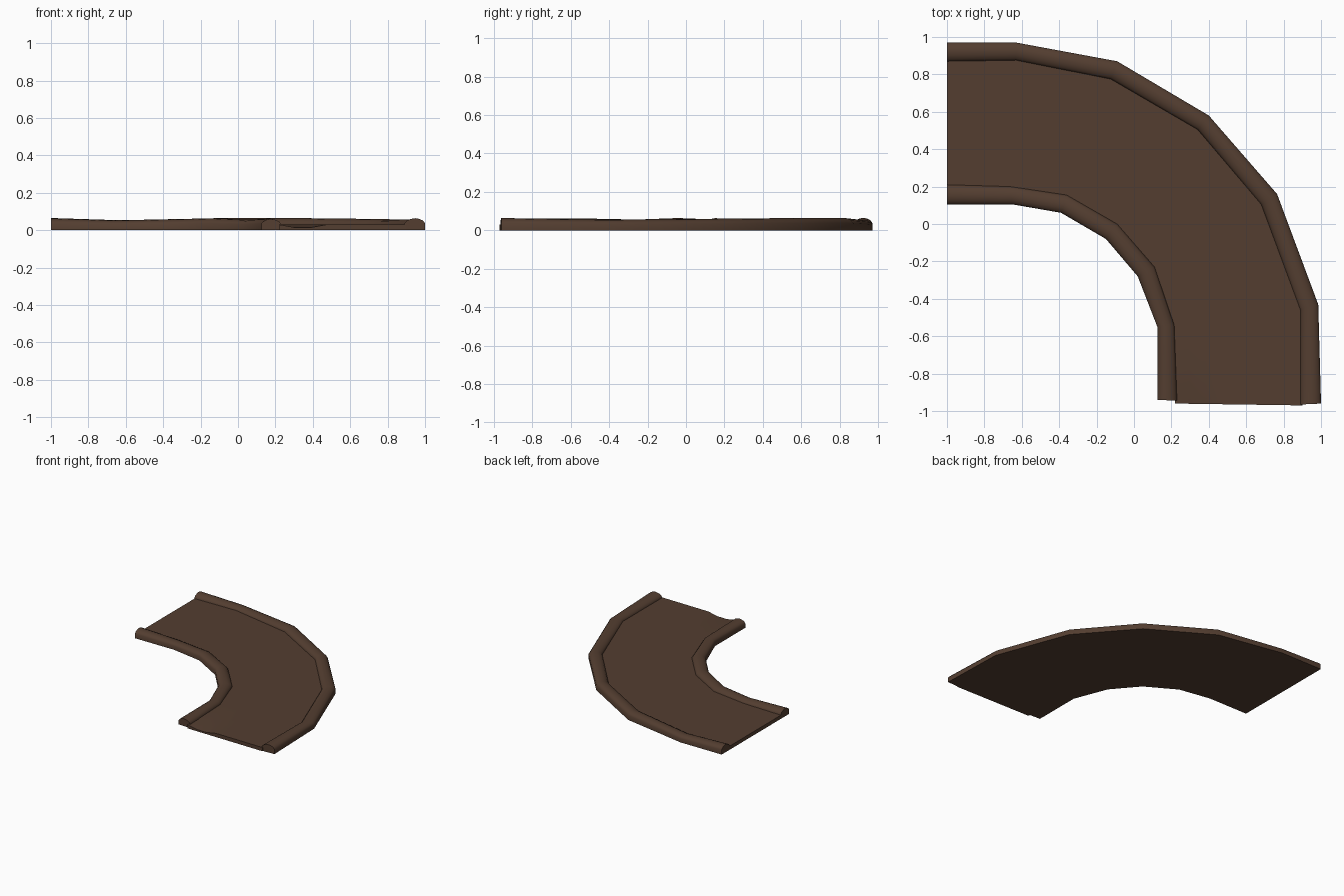
import bpy, bmesh, math
from mathutils import Vector

if "Cube" in bpy.data.objects:
    bpy.data.objects.remove(bpy.data.objects["Cube"])

mat = bpy.data.materials.new("dark brown")
mat.diffuse_color = (0.088, 0.048, 0.030, 1)
mat.use_nodes = True
mat.node_tree.nodes["Principled BSDF"].inputs["Base Color"].default_value = mat.diffuse_color

# Plan outlines of the two kerbs, from the left end round to the front end
outer_out = [(-1, .97), (-.63, .97), (-.09, .87), (.40, .58), (.765, .16), (.985, -.43), (1.0, -.96)]
outer_in = [(-1, .87), (-.63, .875), (-.125, .775), (.34, .505), (.68, .105), (.89, -.46), (.89, -.965)]
inner_out = [(-1, .21), (-.66, .20), (-.36, .155), (-.09, 0), (.11, -.23), (.215, -.54), (.23, -.945)]
inner_in = [(-1, .105), (-.65, .105), (-.39, .06), (-.15, -.08), (.02, -.28), (.125, -.55), (.125, -.94)]


def finish(name, bm):
    bmesh.ops.recalc_face_normals(bm, faces=bm.faces[:])
    me = bpy.data.meshes.new(name)
    bm.to_mesh(me)
    bm.free()
    me.materials.append(mat)
    ob = bpy.data.objects.new(name, me)
    bpy.context.collection.objects.link(ob)
    bpy.ops.object.select_all(action='DESELECT')
    ob.select_set(True)
    bpy.context.view_layer.objects.active = ob
    bpy.ops.object.shade_smooth_by_angle(angle=math.radians(38))
    return ob


def loft(name, rings):
    """Closed solid swept through rings of points, capped at both ends."""
    bm = bmesh.new()
    rows = [[bm.verts.new(p) for p in r] for r in rings]
    for a, b in zip(rows, rows[1:]):
        n = len(a)
        for i in range(n):
            k = (i + 1) % n
            bm.faces.new((a[i], a[k], b[k], b[i]))
    bm.faces.new(rows[0])
    bm.faces.new(rows[-1])
    return finish(name, bm)


# Rounded kerb profile: position across the kerb, fraction of its height
profile = [(0, 0), (0, .58), (.10, .80), (.27, .94), (.48, 1), (.70, .93), (.90, .78), (1, .55), (1, 0)]


def kerb(name, edge_a, edge_b, heights):
    rings = []
    for a, b, h in zip(edge_a, edge_b, heights):
        a, b = Vector(a), Vector(b)
        rings.append([(*a.lerp(b, t), z * h) for t, z in profile])
    loft(name, rings)


kerb("outer_kerb", outer_out, outer_in, [.065, .053, .064, .064, .060, .056, .064])
kerb("inner_kerb", inner_in, inner_out, [.064, .053, .058, .064, .056, .062, .060])

# Road slab, tucked slightly under both kerbs, with a worn dip at the front end
left, right = [], []
for a, b, c, d in zip(inner_in, inner_out, outer_in, outer_out):
    left.append(Vector(b).lerp(Vector(a), .25))
    right.append(Vector(c).lerp(Vector(d), .25))
left[-1] = Vector((.22, -.96))
right[-1] = Vector((.90, -.97))
for side in (left, right):
    side.insert(-1, side[-2].lerp(side[-1], .62))
COLS = 8
rings = []
for i, (a, b) in enumerate(zip(left, right)):
    top = []
    for j in range(COLS + 1):
        z = .030
        if i == len(left) - 1 and j in (1, 2):
            z = .014
        top.append((*a.lerp(b, j / COLS), z))
    base = [(*a.lerp(b, j / COLS), 0) for j in range(COLS, -1, -1)]
    rings.append(top + base)
loft("road_slab", rings)
